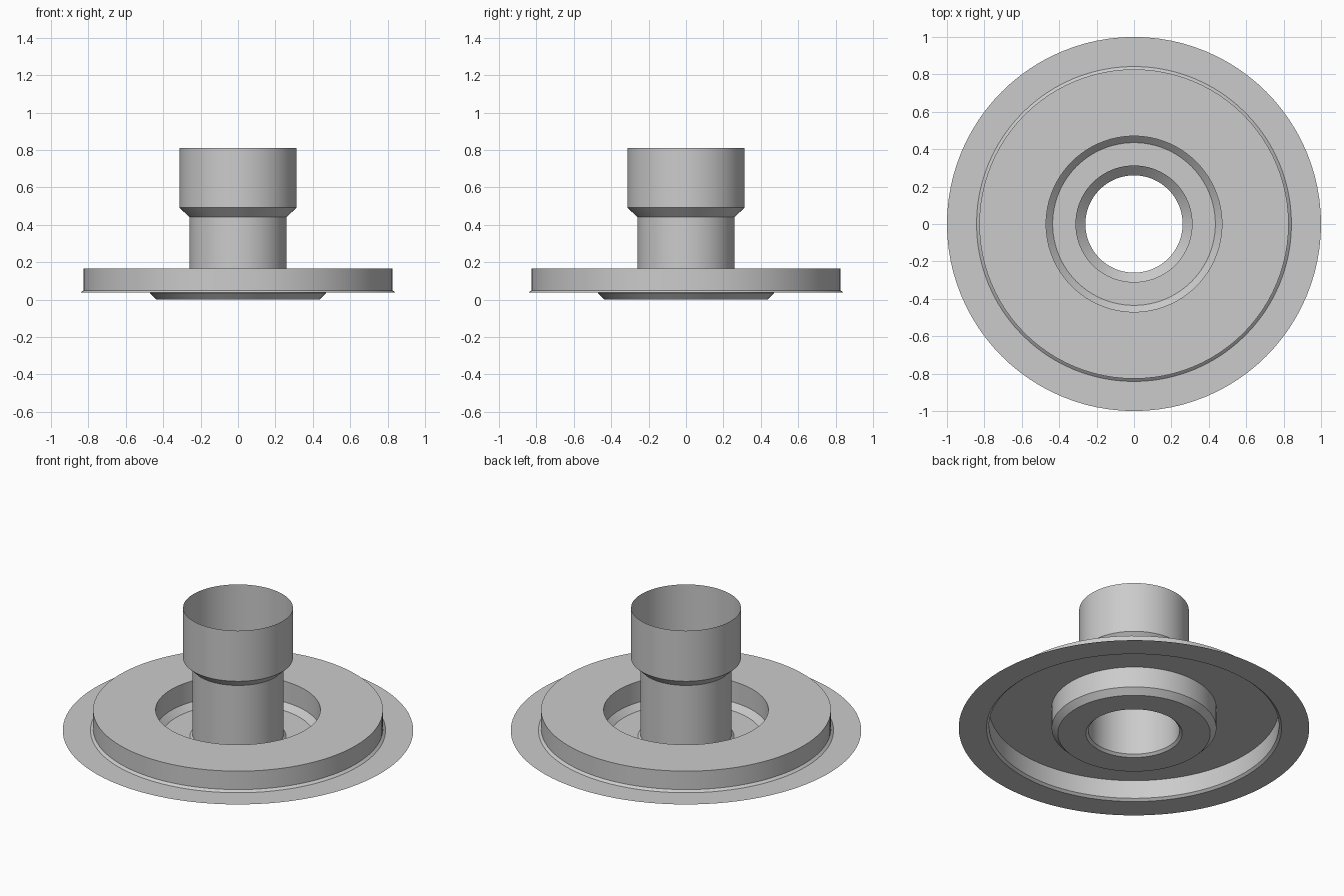
import bpy
import bmesh
from math import cos, sin, tau, radians

SEGMENTS = 96

cube = bpy.data.objects.get("Cube")
if cube:
    bpy.data.objects.remove(cube, do_unlink=True)

# Single sheet metal colour
metal = bpy.data.materials.new("light_grey_metal")
metal.use_nodes = True
grey = (0.6, 0.6, 0.6, 1)
metal.diffuse_color = grey
metal.node_tree.nodes["Principled BSDF"].inputs["Base Color"].default_value = grey


def spun_sheet(name, profile):
    """Revolve a (radius, height) profile, listed from rim to axis, into a thin sheet."""
    bm = bmesh.new()
    rings = [[bm.verts.new((r * cos(tau * i / SEGMENTS), r * sin(tau * i / SEGMENTS), z))
              for i in range(SEGMENTS)] for r, z in profile]
    for a, b in zip(rings, rings[1:]):
        for i in range(SEGMENTS):
            j = (i + 1) % SEGMENTS
            bm.faces.new((a[i], a[j], b[j], b[i]))
    mesh = bpy.data.meshes.new(name)
    bm.to_mesh(mesh)
    bm.free()
    mesh.materials.append(metal)
    obj = bpy.data.objects.new(name, mesh)
    bpy.context.collection.objects.link(obj)
    bpy.ops.object.select_all(action="DESELECT")
    obj.select_set(True)
    bpy.context.view_layer.objects.active = obj
    bpy.ops.object.shade_smooth_by_angle(angle=radians(25))


# Wide flat rim with the small bevel that meets the raised ring
spun_sheet("base_flange", [(1.0, 0.037), (0.842, 0.037), (0.827, 0.05)])

# Raised ring: outer wall, flat top and inner wall
spun_sheet("raised_ring", [(0.827, 0.05), (0.827, 0.166), (0.47, 0.166), (0.47, 0.035)])

# Sunken dish around the pipe
spun_sheet("centre_dish", [(0.47, 0.035), (0.435, 0.0), (0.275, 0.0), (0.26, 0.014)])

# Open pipe flaring into a wider collar
spun_sheet("pipe_and_collar", [(0.26, 0.014), (0.26, 0.441), (0.313, 0.492), (0.313, 0.81)])
